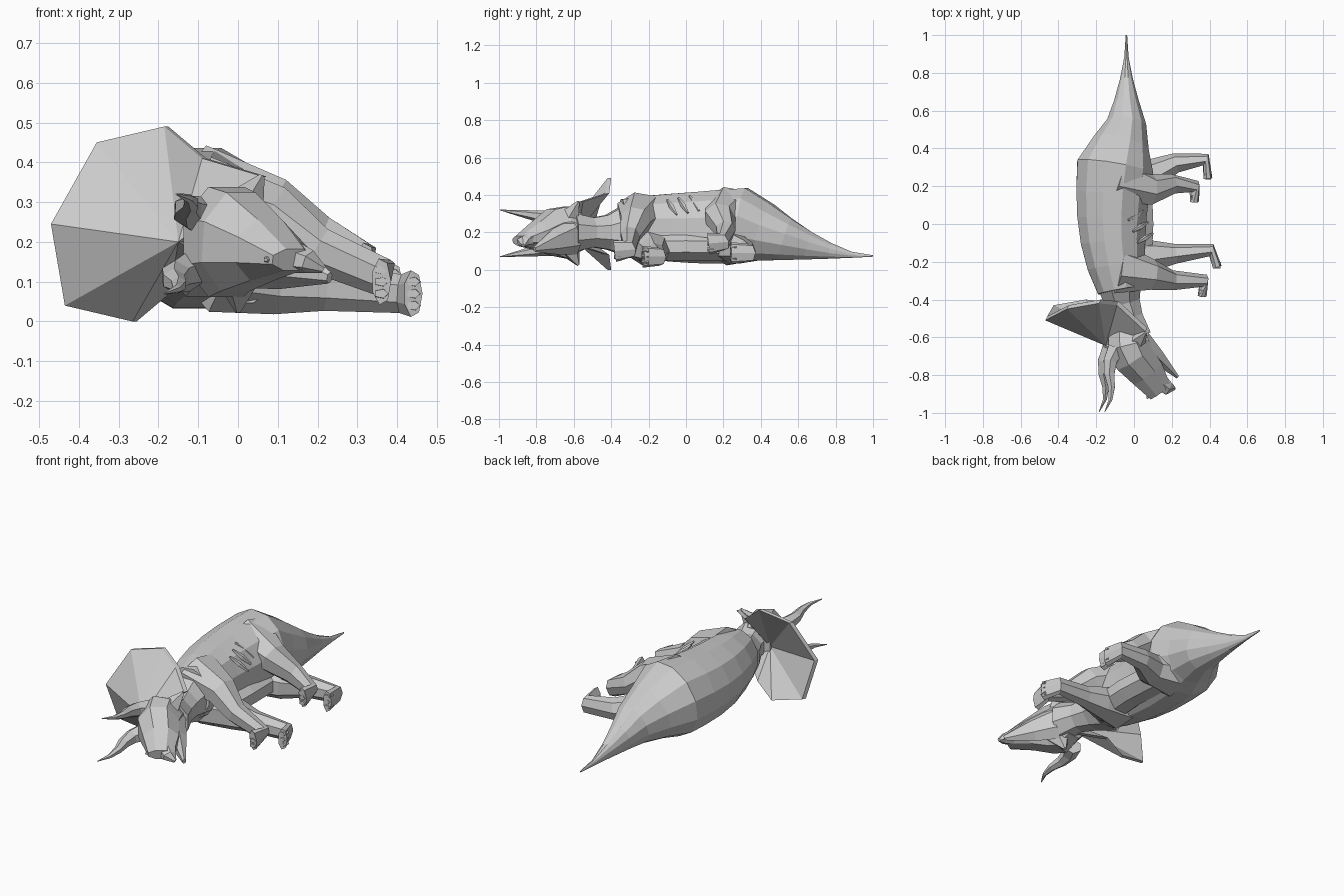
import bpy, bmesh, math
from mathutils import Vector

default_cube = bpy.data.objects.get("Cube")
if default_cube:
    bpy.data.objects.remove(default_cube, do_unlink=True)

grey = (.6, .6, .6, 1)
hide = bpy.data.materials.new("grey_hide")
hide.use_nodes = True
hide.diffuse_color = grey
hide.node_tree.nodes["Principled BSDF"].inputs["Base Color"].default_value = grey
UP = Vector((0, 0, 1))


def finish(name, bm):
    bmesh.ops.recalc_face_normals(bm, faces=bm.faces)
    mesh = bpy.data.meshes.new(name)
    bm.to_mesh(mesh)
    bm.free()
    mesh.materials.append(hide)
    part = bpy.data.objects.new(name, mesh)
    bpy.context.collection.objects.link(part)
    return part


def tube(name, centres, radii, sides=6):
    """Faceted tube; each radius is a pair, horizontal then vertical."""
    bm = bmesh.new()
    points = [Vector(centre) for centre in centres]
    last = len(points) - 1
    loops = []
    for i, (wide, high) in enumerate(radii):
        along = points[min(i + 1, last)] - points[max(i - 1, 0)]
        across = along.cross(UP).normalized()
        above = across.cross(along).normalized()
        loop = []
        for k in range(sides):
            angle = math.tau * (k + .5) / sides
            offset = across * wide * math.cos(angle) + above * high * math.sin(angle)
            loop.append(bm.verts.new(points[i] + offset))
        loops.append(loop)
    for near, far in zip(loops, loops[1:]):
        for k in range(sides):
            bm.faces.new((near[k - 1], near[k], far[k], far[k - 1]))
    bm.faces.new(loops[0])
    bm.faces.new(loops[-1])
    return finish(name, bm)


def spike(name, root, tip, radius, sides=5):
    return tube(name, [root, tip], [(radius, radius), (radius / 9, radius / 9)], sides)


# Tail tapers to its tip, then the trunk narrows and arches to the shoulders
HIP_Y, TAIL, TRUNK, GIRTH = .3, .7, .65, .21
centres, radii = [], []
for step in range(6):
    t = 1 - step / 6
    high = max(GIRTH * (1 - t) ** 1.4, .004)
    wide = max(GIRTH * (1 - t) ** 1.75, .004)
    centres.append((-.1 + .06 * min(1, 3 * t), HIP_Y + TAIL * t, high + .03 + .04 * t))
    radii.append((wide + .02 * t * (1 - t), high))
for step in range(6):
    t = step / 5
    waist = math.sin(math.pi * t)
    centres.append((-.1 - .03 * waist + .03 * t, HIP_Y - TRUNK * t, .235 - .01 * waist))
    radii.append((GIRTH * (1 - .4 * t ** 3) - .015 * waist, GIRTH * (1 - .3 * t ** 3) - .01 * waist))
tube("body_and_tail", centres, radii, 12)
tube("belly", [(0, .25, .12), (.01, 0, .125), (0, -.25, .12)], [(.1, .08)] * 3, 8)
tube("neck", [(-.08, -.3, .21), (-.06, -.42, .2), (-.03, -.5, .2), (0, -.6, .2)],
     [(.13, .16), (.1, .1), (.085, .085), (.1, .11)], 8)

# Legs share one taper from thigh to sole; each foot bends towards the head
leg_taper = [(.14, .11), (.085, .085), (.055, .06), (.035, .05), (.025, .06)]
legs = {
    "upper_hind": [(-.1, .24, .34), (.09, .18, .28), (.2, .21, .21), (.32, .2, .15), (.32, .12, .14)],
    "lower_hind": [(-.06, .25, .13), (.1, .26, .11), (.22, .32, .1), (.38, .34, .09), (.39, .24, .09)],
    "upper_front": [(-.09, -.24, .31), (.09, -.27, .26), (.2, -.3, .18), (.37, -.3, .11), (.36, -.38, .1)],
    "lower_front": [(-.06, -.2, .13), (.1, -.17, .1), (.22, -.16, .085), (.41, -.14, .07), (.44, -.23, .07)],
}
for name, joints in legs.items():
    tube(name + "_leg", joints, leg_taper, 7)
    # Three blunt toes side by side
    sole = Vector(joints[-1])
    for toe, place in zip(("low", "middle", "high"), (-1, 0, 1)):
        tip = sole + UP * place * .03
        tube(f"{name}_{toe}_toe", [tip + Vector((0, .03, 0)), tip - Vector((0, .005, 0))],
             [(.02, .015), (.018, .012)], 5)

# Exposed ribs
for number in range(3):
    middle = Vector((.01 + .025 * number, .045 - .06 * number, .355 - .01 * number))
    lean = Vector((.04, .025, -.04))
    tube(f"rib_{number + 1}", [middle - lean, middle, middle + lean],
         [(.006, .006), (.015, .015), (.006, .006)], 5)

# Head turned towards the belly, with a parted beak
tube("head", [(-.04, -.55, .2), (-.03, -.64, .2), (0, -.71, .2), (.07, -.79, .18), (.14, -.89, .155)],
     [(.1, .1), (.12, .15), (.115, .135), (.1, .085), (.07, .03)], 8)
tube("upper_beak", [(.13, -.83, .165), (.18, -.87, .15), (.215, -.87, .13)],
     [(.055, .045), (.04, .03), (.01, .01)])
tube("lower_jaw", [(.04, -.6, .18), (.12, -.7, .15), (.23, -.81, .11)],
     [(.05, .1), (.045, .07), (.01, .015)])
spike("nose_horn", (.1, -.84, .16), (.07, -.925, .155), .04)

# Paired head parts, one on each side of the middle
MIDDLE = .195
for name, side in (("upper", 1), ("lower", -1)):
    spike(name + "_cheek", (0, -.63, MIDDLE + side * .07),
          (.03 + side * .03, -.575, MIDDLE + side * .17), .07)
    spike(name + "_eye", (-.02, -.68, MIDDLE + side * .1), (.01, -.73, MIDDLE + side * .1), .025)
    horn, horn_radii = [], []
    for step in range(6):
        t = step / 5
        wave = .02 * math.sin(math.tau * t)
        horn.append((-.11 - .06 * t - wave + side * .015, -.66 - .335 * t,
                     MIDDLE + side * (.07 + .055 * t)))
        size = .048 * (1 - t) + .002
        horn_radii.append((size, size))
    tube(name + "_horn", horn, horn_radii)

# Neck frill: a fan with a raised middle ridge and swept back rim
half_rim = [(.02, -.57, .12), (-.13, -.43, .165), (-.225, -.42, .245), (-.395, -.45, .205)]
upper_rim = [(x + .04, y, .245 + z) for x, y, z in half_rim]
lower_rim = [(x - .04, y, .245 - z) for x, y, z in reversed(half_rim)]
rim = [Vector(p) for p in upper_rim + [(-.47, -.51, .245)] + lower_rim]
bm = bmesh.new()
ridge = bm.verts.new((-.15, -.645, .2))
hollow = bm.verts.new((-.12, -.58, .2))
front = [bm.verts.new(p) for p in rim]
back = [bm.verts.new(p + Vector((.01, .02, 0))) for p in rim]
for i in range(len(rim) - 1):
    bm.faces.new((ridge, front[i], front[i + 1]))
    bm.faces.new((hollow, back[i + 1], back[i]))
    bm.faces.new((front[i], back[i], back[i + 1], front[i + 1]))
bm.faces.new((ridge, hollow, back[0], front[0]))
bm.faces.new((ridge, front[-1], back[-1], hollow))
finish("neck_frill", bm)
